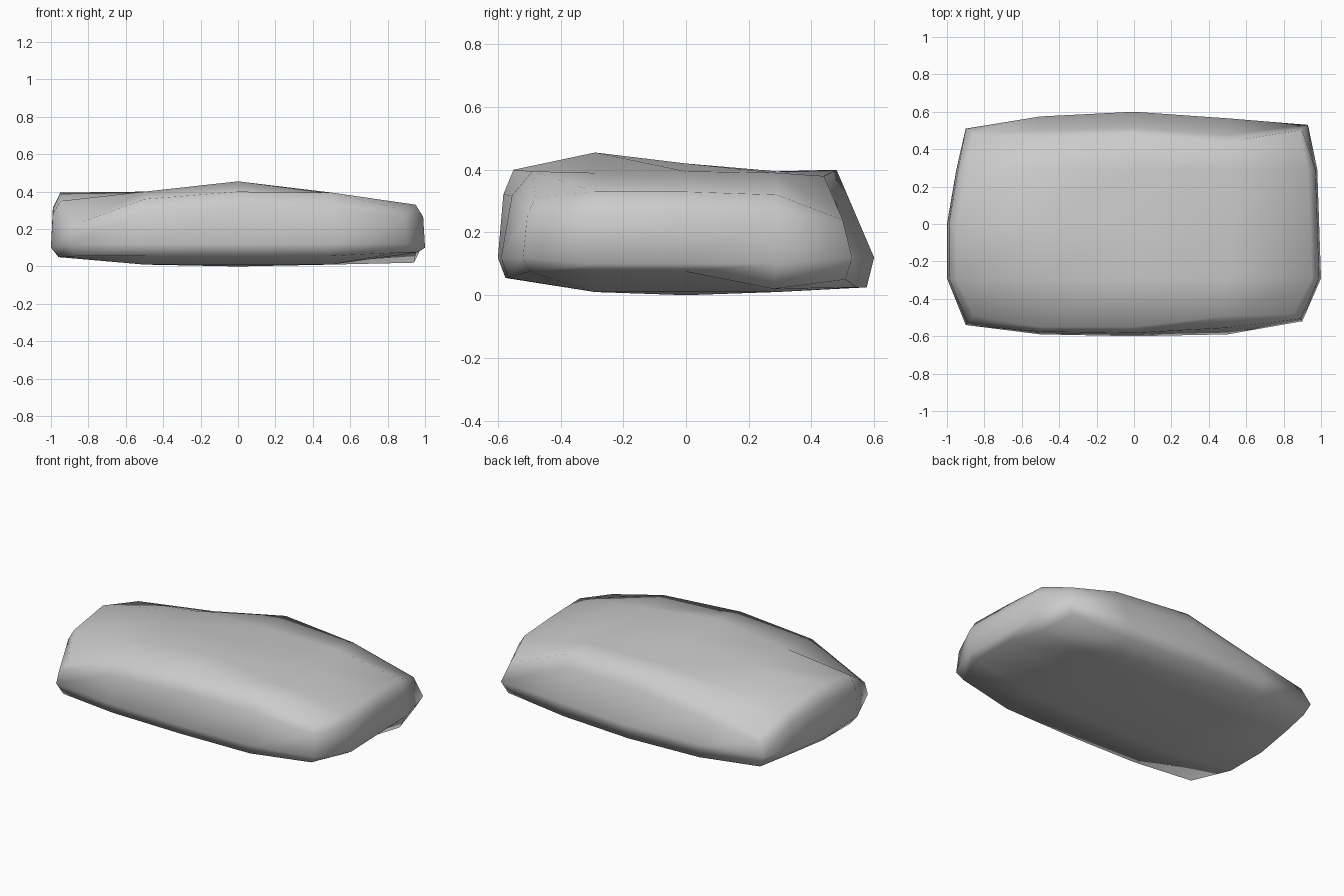
import bpy, bmesh
from mathutils import Vector

old = bpy.data.objects.get("Cube")
if old:
    bpy.data.objects.remove(old, do_unlink=True)

N = 5
xs = (-1, -0.5, 0, 0.5, 1)
ys = (-0.6, -0.29, 0, 0.29, 0.6)

# Top heights, rows run front to back, columns along x
top_z = (
    (0.23, 0.36, 0.40, 0.395, 0.31),
    (0.35, 0.40, 0.455, 0.39, 0.33),
    (0.395, 0.40, 0.42, 0.395, 0.33),
    (0.325, 0.37, 0.395, 0.39, 0.32),
    (0.22, 0.30, 0.40, 0.38, 0.24),
)
# Widest outline of the slab
front_y = (-0.54, -0.59, -0.6, -0.59, -0.52)
back_y = (0.51, 0.575, 0.6, 0.565, 0.53)
left_x = (-0.90, -1.0, -1.0, -0.95, -0.90)
right_x = (0.90, 1.0, 0.99, 0.98, 0.93)
# Set-back rim of the upper face
front_rim = (-0.49, -0.55, -0.55, -0.49, -0.48)
back_rim = (0.48, 0.47, 0.48, 0.44, 0.50)
# Lower rim heights at the two ends, front to back
left_low = (0.055, 0.05, 0.05, 0.05, 0.045)
right_low = (0.075, 0.075, 0.075, 0.02, 0.05)


def plan(i, j):
    x = left_x[j] if i == 0 else right_x[j] if i == N - 1 else xs[i]
    y = front_y[i] if j == 0 else back_y[i] if j == N - 1 else ys[j]
    return x, y


def low_point(i, j):
    return Vector((*plan(i, j), 0.12 if j in (0, N - 1) else 0.10))


def top_point(i, j):
    x, y = plan(i, j)
    if i in (0, N - 1):
        x *= 0.95
    if j == 0:
        y = front_rim[i]
    elif j == N - 1:
        y = back_rim[i]
    return Vector((x, y, top_z[j][i]))


def bottom_point(i, j):
    x, y = plan(i, j)
    z = 0.0 if (i, j) == (2, 2) else 0.01
    if i in (0, N - 1) or j in (0, N - 1):
        x, y = x * 0.96, y * 0.96
        z = 0.055 if j == 0 else 0.025
        if i == 0:
            z = left_low[j]
        elif i == N - 1:
            z = right_low[j]
    return Vector((x, y, z))


def high_point(i, j):
    low, top = low_point(i, j), top_point(i, j)
    p = low.lerp(top, 0.72)
    if j < N - 1:
        # Front and ends stay nearly upright before turning over
        p.x = low.x + (top.x - low.x) * 0.2
        p.y = low.y + (top.y - low.y) * 0.35
    return p


# Perimeter indices, counter-clockwise from the front left corner
last = N - 1
ring = ([(i, 0) for i in range(last)] + [(last, j) for j in range(last)]
        + [(i, last) for i in range(last, 0, -1)]
        + [(0, j) for j in range(last, 0, -1)])
cells = [(i, j) for j in range(N) for i in range(N)]

bm = bmesh.new()
bottom = {c: bm.verts.new(bottom_point(*c)) for c in cells}
low = {c: bm.verts.new(low_point(*c)) for c in ring}
high = {c: bm.verts.new(high_point(*c)) for c in ring}
top = {c: bm.verts.new(top_point(*c)) for c in cells}

# Upper and lower faces
for i in range(last):
    for j in range(last):
        quad = [(i, j), (i + 1, j), (i + 1, j + 1), (i, j + 1)]
        bm.faces.new([top[c] for c in quad])
        bm.faces.new([bottom[c] for c in reversed(quad)])

# Side walls
for under, over in ((bottom, low), (low, high), (high, top)):
    for a, b in zip(ring, ring[1:] + ring[:1]):
        bm.faces.new((under[a], under[b], over[b], over[a]))

for f in bm.faces:
    f.smooth = True
bmesh.ops.recalc_face_normals(bm, faces=bm.faces)
mesh = bpy.data.meshes.new("stone_slab")
bm.to_mesh(mesh)
bm.free()
slab = bpy.data.objects.new("stone_slab", mesh)
bpy.context.collection.objects.link(slab)

# Stone colour
grey = bpy.data.materials.new("stone_grey")
grey.use_nodes = True
colour = (0.6, 0.6, 0.6, 1)
grey.diffuse_color = colour
grey.node_tree.nodes["Principled BSDF"].inputs["Base Color"].default_value = colour
mesh.materials.append(grey)
